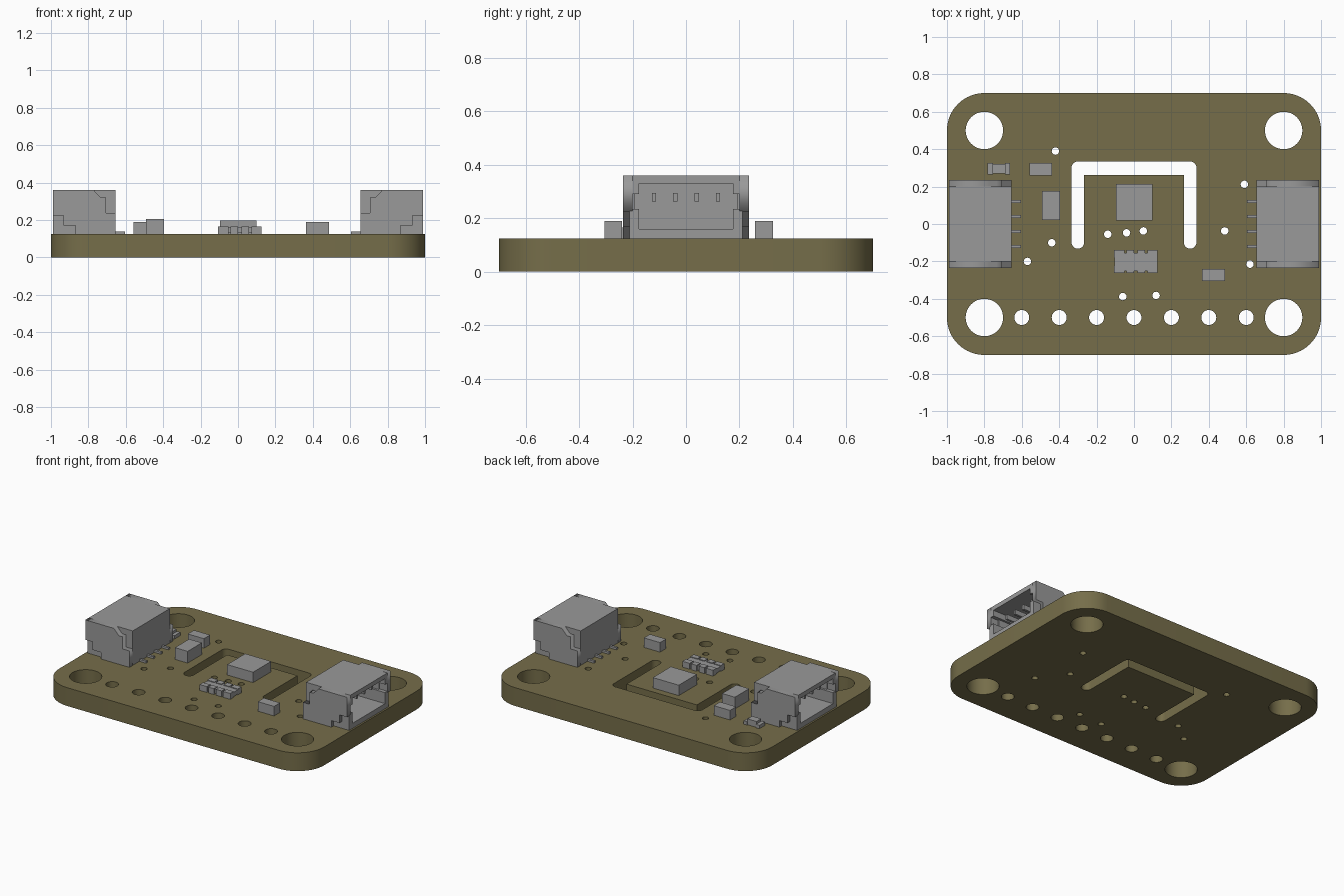
import bpy, bmesh
from math import cos, sin, pi, radians
from mathutils import Matrix

if "Cube" in bpy.data.objects:
    bpy.data.objects.remove(bpy.data.objects["Cube"], do_unlink=True)


def material(name, rgb):
    m = bpy.data.materials.new(name)
    m.use_nodes = True
    m.diffuse_color = (*rgb, 1)
    m.node_tree.nodes["Principled BSDF"].inputs["Base Color"].default_value = (*rgb, 1)
    return m


OLIVE = material("olive board", (0.18, 0.155, 0.068))
GREY = material("component grey", (0.32, 0.32, 0.32))
TOP = 0.125


def arc(cx, cy, r, a0, a1, n):
    return [(cx + r * cos(radians(a0 + (a1 - a0) * i / n)),
             cy + r * sin(radians(a0 + (a1 - a0) * i / n))) for i in range(n + 1)]


def circle(x, y, r, n):
    return arc(x, y, r, 0, 360, n)[:-1]


def prism(name, loops, z0, z1, mat):
    """Outline plus hole loops, filled and extruded from z0 to z1."""
    cu = bpy.data.curves.new(name, 'CURVE')
    cu.dimensions = '2D'
    cu.fill_mode = 'BOTH'
    cu.extrude = (z1 - z0) / 2
    for pts in loops:
        sp = cu.splines.new('POLY')
        sp.points.add(len(pts) - 1)
        for p, (x, y) in zip(sp.points, pts):
            p.co = (x, y, 0, 1)
        sp.use_cyclic_u = True
    ob = bpy.data.objects.new(name, cu)
    bpy.context.collection.objects.link(ob)
    bpy.ops.object.select_all(action='DESELECT')
    ob.select_set(True)
    bpy.context.view_layer.objects.active = ob
    bpy.ops.object.convert(target='MESH')
    ob = bpy.context.view_layer.objects.active
    bm = bmesh.new()
    bm.from_mesh(ob.data)
    bmesh.ops.remove_doubles(bm, verts=bm.verts, dist=1e-5)
    bmesh.ops.translate(bm, verts=bm.verts, vec=(0, 0, (z0 + z1) / 2))
    bmesh.ops.recalc_face_normals(bm, faces=bm.faces)
    bm.to_mesh(ob.data)
    bm.free()
    ob.data.materials.clear()
    ob.data.materials.append(mat)
    return ob


def boxes(name, spans, mat=GREY):
    """One object made of boxes given as (x0, x1, y0, y1, z0, z1)."""
    bm = bmesh.new()
    for x0, x1, y0, y1, z0, z1 in spans:
        place = (Matrix.Translation(((x0 + x1) / 2, (y0 + y1) / 2, (z0 + z1) / 2))
                 @ Matrix.Diagonal((abs(x1 - x0), abs(y1 - y0), abs(z1 - z0), 1)))
        bmesh.ops.create_cube(bm, size=1, matrix=place)
    me = bpy.data.meshes.new(name)
    bm.to_mesh(me)
    bm.free()
    me.materials.append(mat)
    ob = bpy.data.objects.new(name, me)
    bpy.context.collection.objects.link(ob)
    return ob


# Board with mounting holes, header holes, vias and a U-shaped slot
corners = [(0.8, 0.5, 0), (-0.8, 0.5, 90), (-0.8, -0.5, 180), (0.8, -0.5, 270)]
loops = [[p for x, y, a in corners for p in arc(x, y, 0.2, a, a + 90, 16)]]
loops += [circle(x, y, 0.1, 48) for x, y, a in corners]
loops += [circle(0.2 * i, -0.5, 0.04, 32) for i in range(-3, 4)]
vias = [(-0.42, 0.39), (-0.57, -0.2), (-0.44, -0.1), (-0.14, -0.055), (-0.04, -0.047),
        (0.05, -0.037), (0.485, -0.037), (0.59, 0.212), (0.62, -0.215),
        (0.118, -0.382), (-0.06, -0.388)]
loops += [circle(x, y, 0.02, 20) for x, y in vias]
slot = arc(0.3, 0.3, 0.034, 0, 90, 6) + arc(-0.3, 0.3, 0.034, 90, 180, 6)
slot += arc(-0.3, -0.098, 0.034, 180, 360, 12) + [(-0.266, 0.262), (0.266, 0.262)]
slot += arc(0.3, -0.098, 0.034, 180, 360, 12)
loops.append(slot)
board = prism("circuit_board", loops, 0, TOP, OLIVE)
bpy.ops.object.shade_smooth_by_angle(angle=radians(30))


# Side-entry connectors, one at each end
def connector(side, s):
    x_in, x_out, top, core = 0.655, 0.988, 0.36, 0.2
    shell = [(x_in, x_out, -core, core, 0.33, top),
             (x_in, x_out, -core, core, TOP, 0.16),
             (x_in, 0.7, -core, core, 0.16, 0.33)]
    for k in (-1, 1):
        # side walls with a latch window above the lower part
        shell += [(0.7, x_out, k * 0.175, k * core, 0.16, 0.235),
                  (0.7, x_out, k * 0.175, k * core, 0.29, 0.33),
                  (0.7, 0.93, k * 0.19, k * core, 0.235, 0.29)]
        # metal anchor in the recess
        shell.append((0.86, x_out, k * 0.195, k * 0.212, TOP, 0.228))
    boxes(side + "_connector_shell",
          [(s * a, s * b, *rest) for a, b, *rest in shell])

    # stepped cheek plates on both flanks
    outline = [(x_in, TOP), (0.87, TOP), (0.87, 0.17), (0.932, 0.17), (0.932, 0.225),
               (x_out, 0.225), (x_out, top), (0.772, top), (0.735, 0.32),
               (0.706, 0.32), (0.706, 0.237), (x_in, 0.237)]
    for label, y0 in (("front", core), ("back", -0.236)):
        cheek = prism(f"{side}_connector_{label}_cheek",
                      [[(s * x, z) for x, z in outline]], y0, y0 + 0.036, GREY)
        cheek.data.transform(Matrix.Rotation(pi / 2, 4, 'X'))

    # contact pins and solder leads
    pins, leads = [], []
    for i in range(4):
        y = -0.12 + 0.08 * i
        pins.append((s * 0.69, s * 0.93, y - 0.008, y + 0.008, 0.262, 0.295))
        leads += [(s * 0.605, s * 0.66, y - 0.008, y + 0.008, TOP, 0.139)]
    boxes(side + "_connector_pins", pins)
    boxes(side + "_connector_leads", leads)


connector("left", 1)
connector("right", -1)

# Small chips on the board
boxes("sensor_chip", [(-0.096, 0.1, 0.02, 0.215, TOP, 0.196)])
boxes("tall_capacitor", [(-0.492, -0.396, 0.022, 0.176, TOP, 0.205)])
boxes("rear_capacitor", [(-0.56, -0.438, 0.258, 0.325, TOP, 0.19)])
boxes("front_capacitor", [(0.364, 0.486, -0.305, -0.24, TOP, 0.19)])

# Resistor pack with a row of terminals along both long edges
pack = [(-0.105, 0.125, -0.25, -0.155, 0.13, 0.16)]
for i in range(4):
    x = -0.079 + 0.059 * i
    w = 0.027 if i in (0, 3) else 0.021
    pack += [(x - w, x + w, -0.262, -0.225, TOP, 0.165),
             (x - w, x + w, -0.18, -0.14, TOP, 0.165)]
boxes("resistor_pack", pack)

# Indicator lamp: low base, end pads and raised lens
boxes("indicator_lamp", [(-0.765, -0.68, 0.27, 0.32, TOP, 0.142),
                         (-0.782, -0.755, 0.264, 0.326, TOP, 0.148),
                         (-0.69, -0.664, 0.264, 0.326, TOP, 0.148),
                         (-0.757, -0.688, 0.27, 0.32, 0.14, 0.165)])
